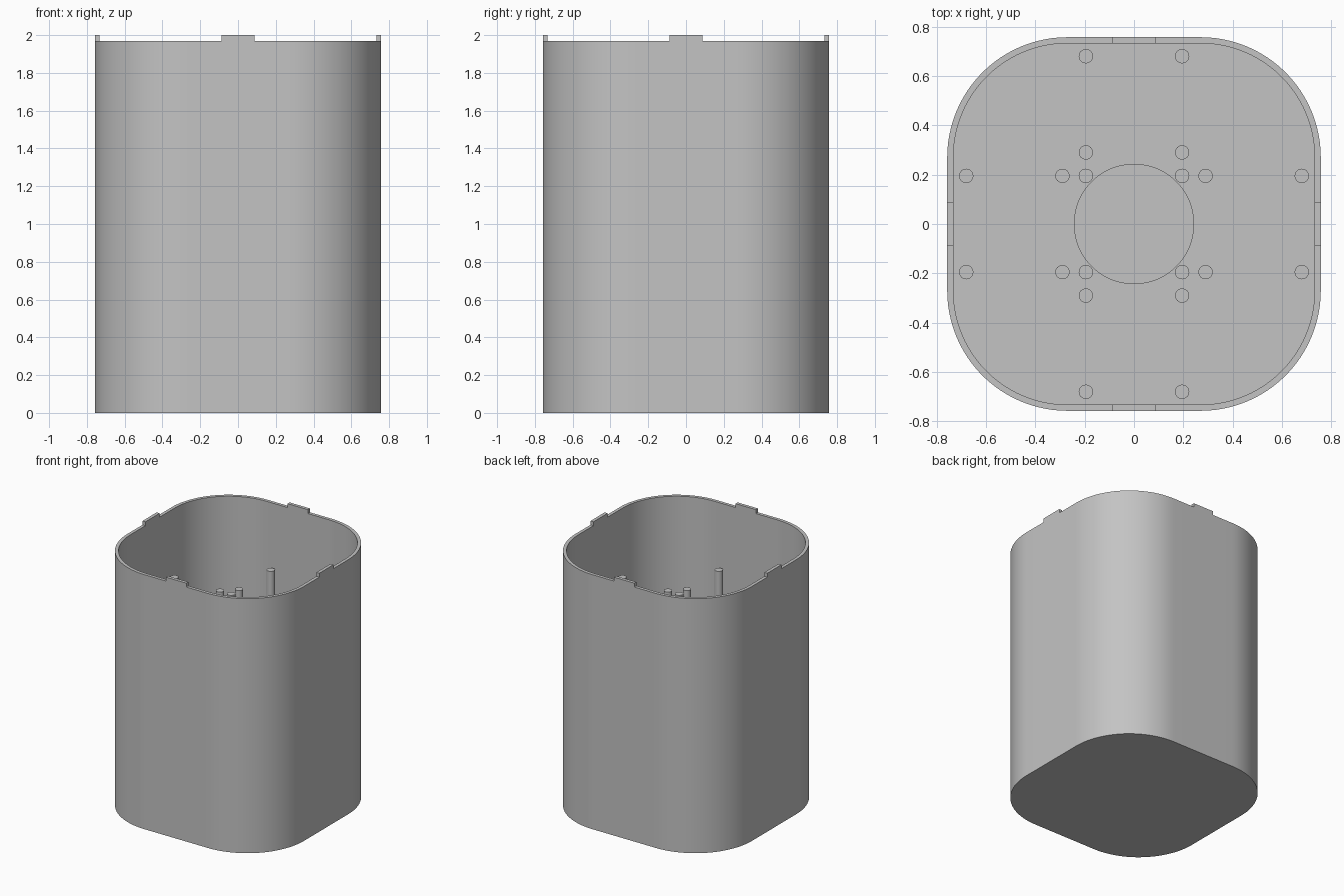
import bpy, bmesh
from math import cos, sin, pi, radians, hypot

cube = bpy.data.objects.get("Cube")
if cube:
    bpy.data.objects.remove(cube, do_unlink=True)

HALF, STRAIGHT, WALL = 0.757, 0.27, 0.025   # plan size, flat half length, wall
RIM, TOP, FLOOR, POCKET = 1.97, 2.0, 0.03, 0.015
TAB, HOLE = 0.087, 0.242
POST_R, POST_TOP = 0.029, 1.48

grey = bpy.data.materials.new("plain grey")
grey.use_nodes = True
grey.diffuse_color = (0.55, 0.55, 0.55, 1)
grey.node_tree.nodes["Principled BSDF"].inputs["Base Color"].default_value = grey.diffuse_color


def finish(bm, name):
    bmesh.ops.recalc_face_normals(bm, faces=bm.faces)
    mesh = bpy.data.meshes.new(name)
    bm.to_mesh(mesh)
    bm.free()
    mesh.materials.append(grey)
    obj = bpy.data.objects.new(name, mesh)
    bpy.context.collection.objects.link(obj)
    bpy.ops.object.select_all(action='DESELECT')
    obj.select_set(True)
    bpy.context.view_layer.objects.active = obj
    bpy.ops.object.shade_smooth_by_angle(angle=radians(30))
    return obj


def rounded_square(inset, steps=24):
    """Plan outline with extra points on each flat side to bound the tabs."""
    radius = HALF - STRAIGHT - inset
    side = [(d, -HALF + inset) for d in (-2 * TAB, -TAB, TAB, 2 * TAB)]
    for i in range(steps + 1):
        a = -pi / 2 + pi / 2 * i / steps
        side.append((STRAIGHT + radius * cos(a), -STRAIGHT + radius * sin(a)))
    points = []
    for k in range(4):
        c, s = round(cos(k * pi / 2)), round(sin(k * pi / 2))
        points += [(x * c - y * s, x * s + y * c) for x, y in side]
    return points


# Housing: one skin from the base, over the rim, down to the floor and pocket
outer = rounded_square(0)
inner = rounded_square(WALL)
circle = [(HOLE * x / hypot(x, y), HOLE * y / hypot(x, y)) for x, y in inner]
bm = bmesh.new()
levels = [(outer, 0), (outer, RIM), (inner, RIM), (inner, FLOOR),
          (circle, FLOOR), (circle, POCKET)]
rings = [[bm.verts.new((x, y, z)) for x, y in loop] for loop, z in levels]
n = len(outer)
rim_faces = []
for level, (a, b) in enumerate(zip(rings, rings[1:])):
    for i in range(n):
        j = (i + 1) % n
        face = bm.faces.new((a[i], a[j], b[j], b[i]))
        if level == 1:
            rim_faces.append(face)
bm.faces.new(rings[0])
bm.faces.new(rings[-1])
bmesh.ops.recalc_face_normals(bm, faces=bm.faces)

# Locating tabs: raise the middle rim face of every side
tabs = [f for f in rim_faces
        if min(abs(f.calc_center_median().x), abs(f.calc_center_median().y)) < 0.001]
raised = bmesh.ops.extrude_discrete_faces(bm, faces=tabs)["faces"]
for f in raised:
    for v in f.verts:
        v.co.z = TOP
finish(bm, "housing")

# Mounting posts: one set repeated on all four sides
bm = bmesh.new()
base = FLOOR - 0.005
spots = [(0.195, 0.195)]
for far in (0.29, 0.68):
    spots += [(0.195, far), (far, 0.195)]
for x, y in spots:
    for sx in (-1, 1):
        for sy in (-1, 1):
            made = bmesh.ops.create_cone(bm, cap_ends=True, segments=24,
                                         radius1=POST_R, radius2=POST_R,
                                         depth=POST_TOP - base)
            bmesh.ops.translate(bm, verts=made["verts"],
                                vec=(sx * x, sy * y, (POST_TOP + base) / 2))
finish(bm, "mounting_posts")
